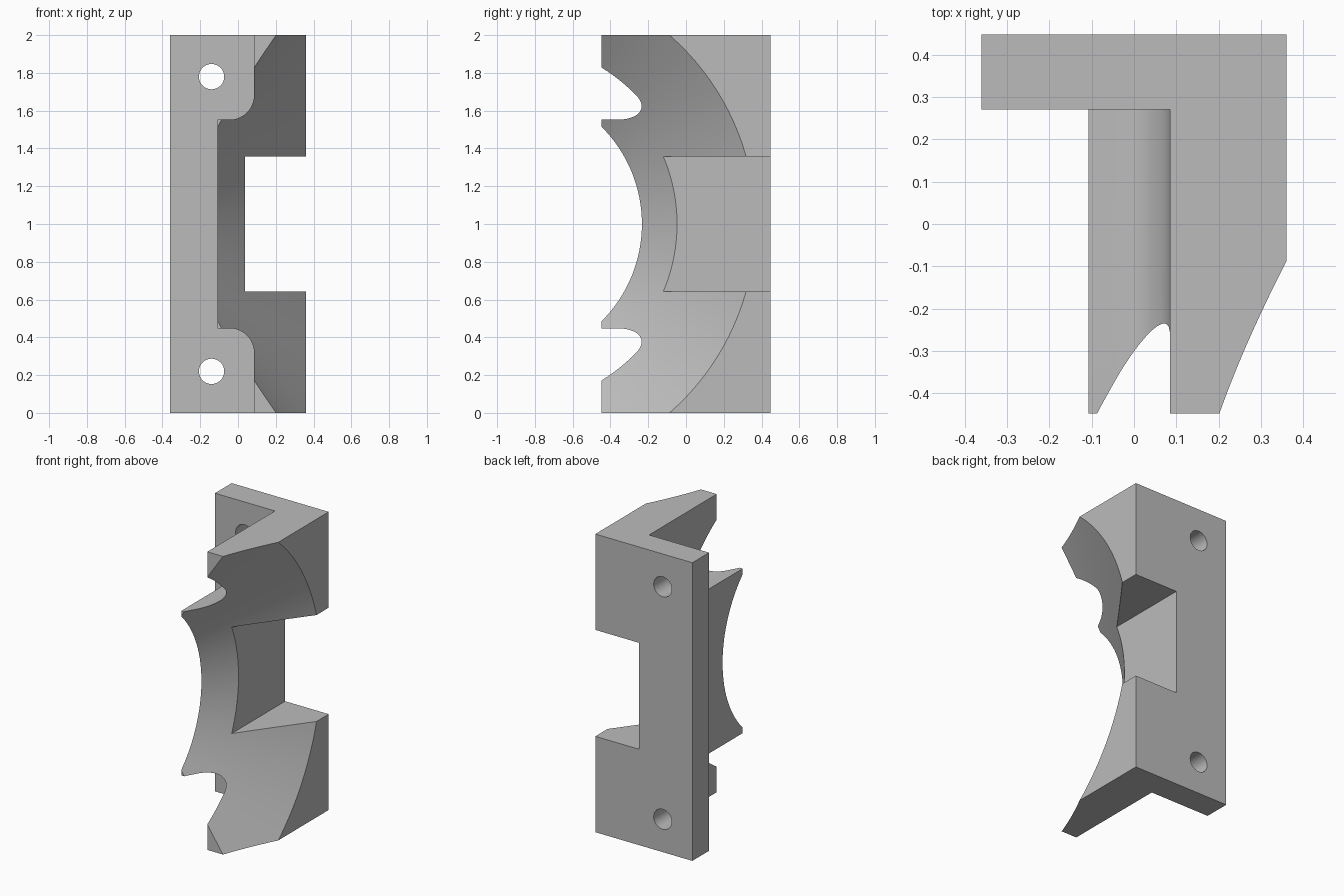
import bpy, bmesh
from math import pi, cos, sin, radians
from mathutils import Matrix, Vector

cube = bpy.data.objects.get("Cube")
if cube:
    bpy.data.objects.remove(cube, do_unlink=True)

GREY = (0.5, 0.5, 0.5, 1)
mat = bpy.data.materials.new("plain grey")
mat.use_nodes = True
mat.diffuse_color = GREY
mat.node_tree.nodes["Principled BSDF"].inputs["Base Color"].default_value = GREY


def make_object(name, bm):
    bmesh.ops.recalc_face_normals(bm, faces=bm.faces)
    mesh = bpy.data.meshes.new(name)
    bm.to_mesh(mesh)
    bm.free()
    mesh.materials.append(mat)
    obj = bpy.data.objects.new(name, mesh)
    bpy.context.collection.objects.link(obj)
    return obj


def box(name, low, high):
    bm = bmesh.new()
    low, high = Vector(low), Vector(high)
    bmesh.ops.create_cube(bm, size=1, matrix=Matrix.Translation((low + high) / 2)
                          @ Matrix.Diagonal((high - low).to_4d()))
    return make_object(name, bm)


def cone(name, r1, r2, depth, segments, matrix):
    bm = bmesh.new()
    bmesh.ops.create_cone(bm, cap_ends=True, segments=segments, radius1=r1,
                          radius2=r2, depth=depth, matrix=matrix)
    return make_object(name, bm)


def prism(name, outline, y0, y1):
    bm = bmesh.new()
    face = bm.faces.new([bm.verts.new((x, y0, z)) for x, z in outline])
    moved = bmesh.ops.extrude_face_region(bm, geom=[face])["geom"]
    verts = [v for v in moved if isinstance(v, bmesh.types.BMVert)]
    bmesh.ops.translate(bm, verts=verts, vec=(0, y1 - y0, 0))
    return make_object(name, bm)


# Solid blank for the whole bracket
bracket = box("bracket", (-0.36, -0.447, 0), (0.36, 0.447, 2))

# Clearance beside the web, leaving the mounting flange and a filleted rib
R, STEPS = 0.13, 24
arc = [(-0.045 + R * cos(a), 0.318 + R * sin(a))
       for a in (pi / 2 * i / STEPS for i in range(STEPS + 1))]
lower = [(-0.6, -0.2), (0.085, -0.2)] + arc + [(-0.108, 0.448)]
upper = [(x, 2 - z) for x, z in reversed(lower)]
cutters = [prism("clearance_cutter", lower + upper, -0.7, 0.27)]

# Conical seat, its axis running across the bracket
AXIS_Y, SLOPE, X0, X1 = -0.96, 1.283, -0.5, 0.6
radius = lambda x: 0.724 + SLOPE * (x + 0.11)
cutters.append(cone("conical_seat_cutter", radius(X0), radius(X1), X1 - X0, 256,
                    Matrix.Translation(((X0 + X1) / 2, AXIS_Y, 1))
                    @ Matrix.Rotation(pi / 2, 4, "Y")))

# Rectangular window on the outer side
cutters.append(box("window_cutter", (0.037, -0.7, 0.643), (0.7, 0.7, 1.357)))

# Screw holes in the flange
for z in (0.22, 1.78):
    cutters.append(cone("screw_hole_cutter", 0.067, 0.067, 0.6, 48,
                        Matrix.Translation((-0.14, 0.4, z))
                        @ Matrix.Rotation(pi / 2, 4, "X")))

bpy.ops.object.select_all(action="DESELECT")
bpy.context.view_layer.objects.active = bracket
bracket.select_set(True)
for cutter in cutters:
    cutter.hide_render = True
    mod = bracket.modifiers.new("cut", "BOOLEAN")
    mod.operation = "DIFFERENCE"
    mod.solver = "EXACT"
    mod.object = cutter
    bpy.ops.object.modifier_apply(modifier=mod.name)
    bpy.data.objects.remove(cutter, do_unlink=True)

bpy.ops.object.shade_smooth_by_angle(angle=radians(20))
